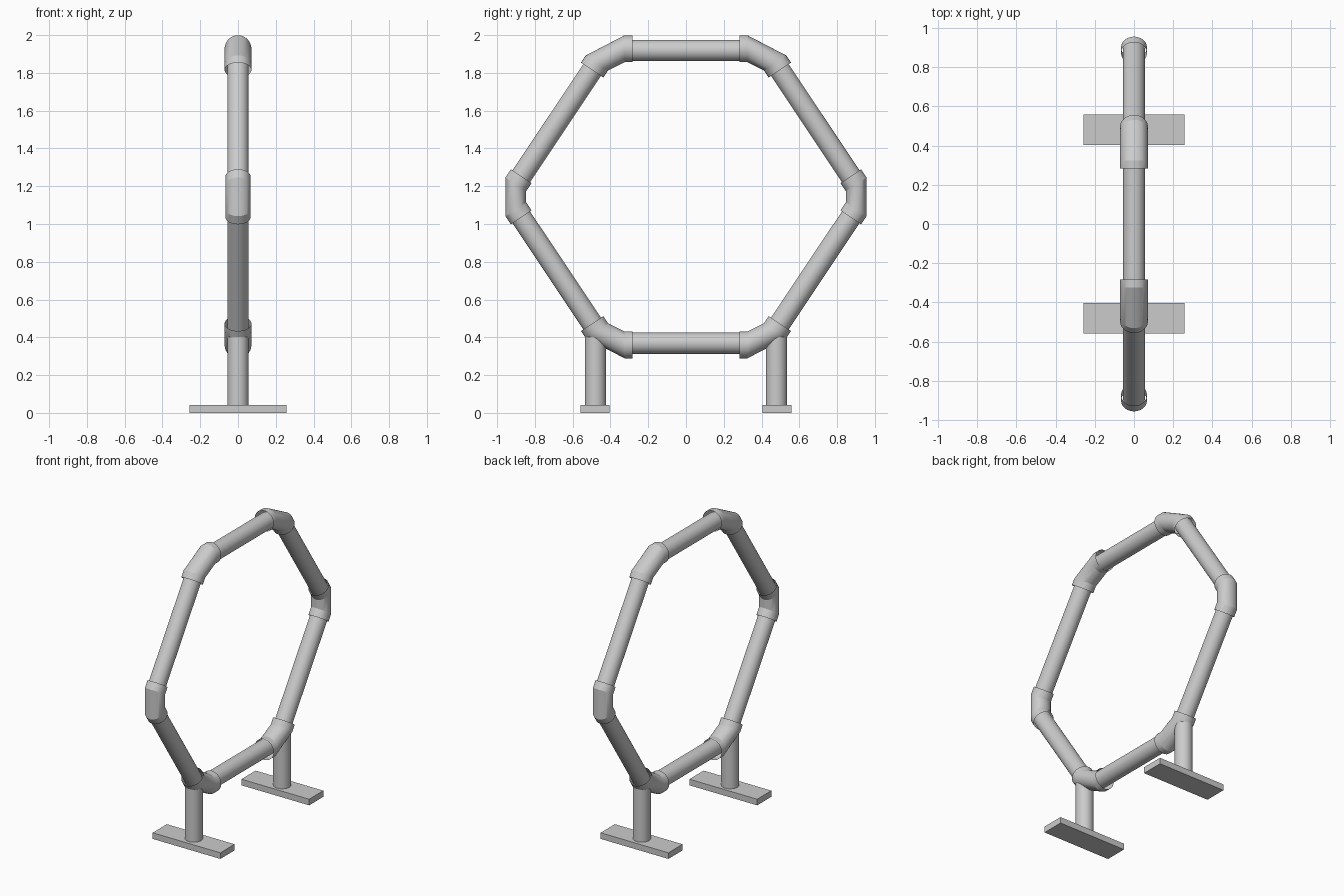
import bpy, bmesh, math
from mathutils import Vector

if "Cube" in bpy.data.objects:
    bpy.data.objects.remove(bpy.data.objects["Cube"])

SIDES = 32
MID = 1.144          # height of the ring centre


def loft(name, rings, caps):
    """rings: (y, z, (dir_y, dir_z), radius) circles joined in order."""
    bm = bmesh.new()
    loops = []
    for y, z, d, r in rings:
        d = Vector((0, d[0], d[1])).normalized()
        u = Vector((1, 0, 0))
        v = d.cross(u)
        c = Vector((0, y, z))
        loops.append([bm.verts.new(c + r * (u * math.cos(a) + v * math.sin(a)))
                      for a in (2 * math.pi * i / SIDES for i in range(SIDES))])
    for a, b in zip(loops, loops[1:]):
        for i in range(SIDES):
            j = (i + 1) % SIDES
            bm.faces.new((a[i], a[j], b[j], b[i]))
    if caps:
        bm.faces.new(loops[0])
        bm.faces.new(loops[-1])
    bmesh.ops.recalc_face_normals(bm, faces=bm.faces)
    me = bpy.data.meshes.new(name)
    bm.to_mesh(me)
    bm.free()
    ob = bpy.data.objects.new(name, me)
    bpy.context.collection.objects.link(ob)
    bpy.ops.object.select_all(action='DESELECT')
    ob.select_set(True)
    bpy.context.view_layer.objects.active = ob
    bpy.ops.object.shade_smooth_by_angle(angle=math.radians(20))
    return ob


def pipe(name, p, q, r=0.056):
    d = (q[0] - p[0], q[1] - p[1])
    return loft(name, [(*p, d, r), (*q, d, r)], True)


slope = Vector((0.375, -0.562)).normalized()   # upper diagonal, going outward
corner, side = Vector((0.497, 1.815)), Vector((0.872, 1.253))

for v, row in ((1, "upper"), (-1, "lower")):
    def flip(z):
        return MID + v * (z - MID)

    # horizontal pipe
    pipe(row + "_pipe", (-0.32, flip(1.919)), (0.32, flip(1.919)))

    for s, hand in ((1, "right"), (-1, "left")):
        d = (s * slope.x, v * slope.y)
        # diagonal pipe
        a, b = corner - slope * 0.03, side + slope * 0.03
        pipe(f"{row}_{hand}_diagonal", (s * a.x, flip(a.y)), (s * b.x, flip(b.y)))
        # corner elbow with a straight collar at each end
        c = corner - slope * 0.045
        loft(f"{row}_{hand}_elbow",
             [(s * 0.283, flip(1.928), (s, 0), 0.071),
              (s * 0.325, flip(1.928), (s, 0), 0.071),
              (s * c.x, flip(c.y), d, 0.071),
              (s * corner.x, flip(corner.y), d, 0.071)], False)

for s, hand in ((1, "right"), (-1, "left")):
    # side elbow
    m = side + slope * 0.052
    up, down = (s * slope.x, slope.y), (-s * slope.x, slope.y)
    loft(hand + "_side_elbow",
         [(s * side.x, side.y, up, 0.066), (s * m.x, m.y, up, 0.066),
          (s * m.x, 2 * MID - m.y, down, 0.066),
          (s * side.x, 2 * MID - side.y, down, 0.066)], False)
    # leg and foot plate
    pipe(hand + "_leg", (s * 0.479, 0.02), (s * 0.479, 0.425))
    bpy.ops.mesh.primitive_cube_add(size=1, location=(0, s * 0.481, 0.021))
    foot = bpy.context.object
    foot.name = hand + "_foot"
    foot.scale = (0.514, 0.154, 0.042)
